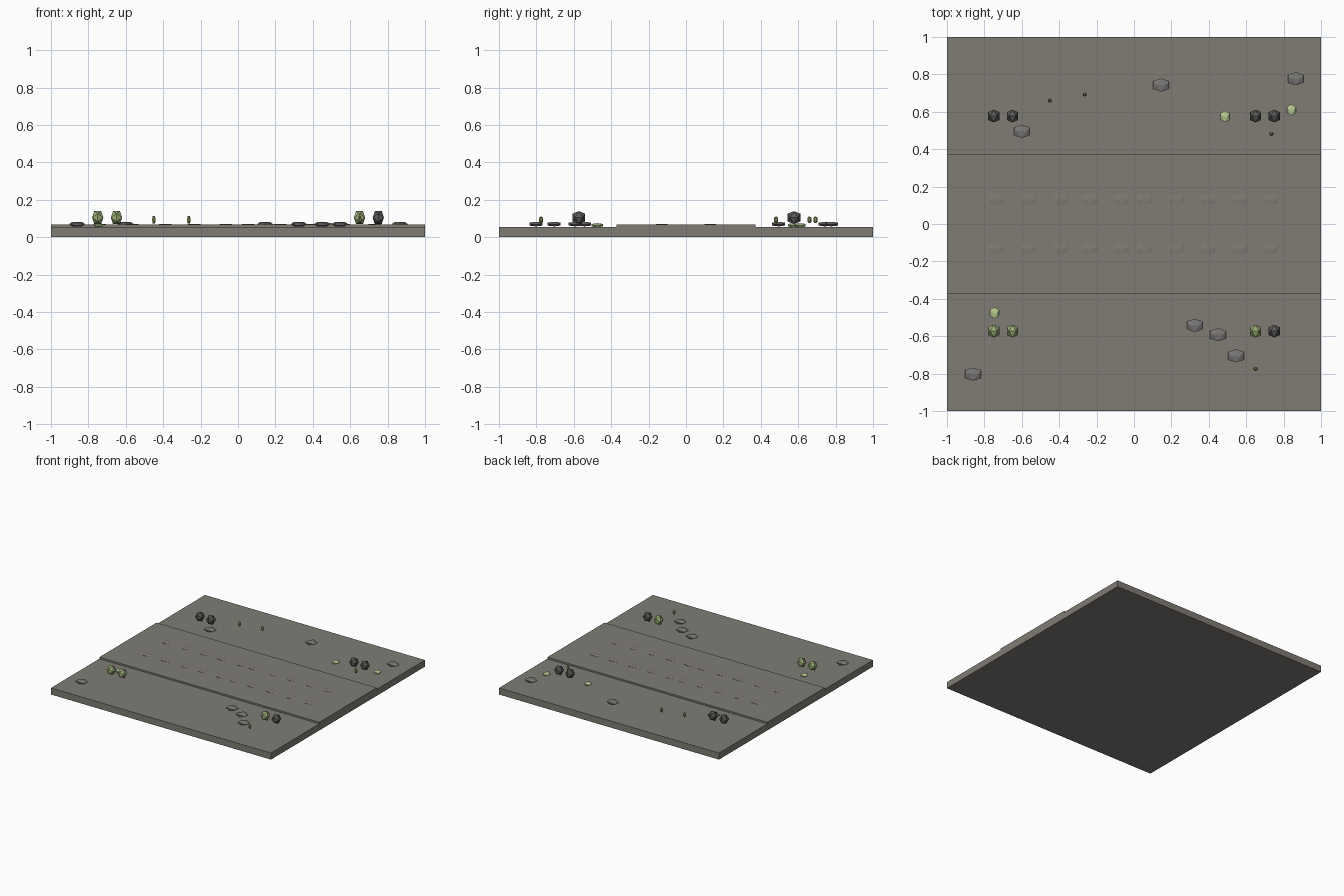
import bpy, bmesh

if "Cube" in bpy.data.objects:
    bpy.data.objects.remove(bpy.data.objects["Cube"])

def mat(name, rgb):
    m = bpy.data.materials.new(name)
    m.diffuse_color = (*rgb, 1)
    m.use_nodes = True
    m.node_tree.nodes["Principled BSDF"].inputs["Base Color"].default_value = m.diffuse_color
    return m

ground = mat("warm grey ground", (0.215, 0.202, 0.178))
rock = mat("mid grey rock", (0.19, 0.185, 0.178))
dark = mat("dark grey", (0.105, 0.103, 0.098))
green = mat("sage green", (0.33, 0.42, 0.19))
leaf = mat("pale leaf green", (0.47, 0.58, 0.28))
bud_green = mat("olive green", (0.23, 0.29, 0.10))

def finish(bm, name, material):
    bmesh.ops.recalc_face_normals(bm, faces=bm.faces)
    me = bpy.data.meshes.new(name)
    bm.to_mesh(me)
    bm.free()
    me.materials.append(material)
    ob = bpy.data.objects.new(name, me)
    bpy.context.collection.objects.link(ob)
    return ob

def box(name, half_x, half_y, z0, z1, material):
    bm = bmesh.new()
    bmesh.ops.create_cube(bm, size=2)
    for v in bm.verts:
        v.co = (v.co.x * half_x, v.co.y * half_y, z1 if v.co.z > 0 else z0)
    return finish(bm, name, material)

def gem(name, loc, half, material):
    """Icosahedron aligned to the axes, fitted to the given half extents."""
    bm = bmesh.new()
    s = 0.618
    for a in (-1, 1):
        for b in (-1, 1):
            for p in ((a * s, 0, b), (0, b, a * s), (b, a * s, 0)):
                bm.verts.new([c + h * q for c, h, q in zip(loc, half, p)])
    bmesh.ops.convex_hull(bm, input=bm.verts)
    return finish(bm, name, material)

# Ground slab and raised road strip
box("ground_slab", 1, 1, 0, 0.054, ground)
box("road_strip", 1, 0.372, 0.054, 0.067, ground)

# Two rows of low bumps along the road
for y in (-0.13, 0.13):
    for x in (-0.74, -0.565, -0.39, -0.235, -0.065, 0.055, 0.225, 0.395, 0.565, 0.73):
        gem("road_bump", (x, y, 0.067), (0.042, 0.03, 0.004), ground)

# Pairs of round bushes at the corners, some green and some dark
for x in (-0.75, -0.65, 0.65, 0.75):
    gem("back_bush", (x, 0.577, 0.105), (0.03, 0.034, 0.034), dark)
    gem("front_bush", (x, -0.573, 0.105), (0.03, 0.034, 0.034),
        dark if x > 0.7 else green)

# Flat stones
for x, y in ((0.145, 0.743), (0.865, 0.777), (-0.60, 0.495), (0.325, -0.542),
             (0.45, -0.592), (0.545, -0.705), (-0.86, -0.803)):
    gem("flat_stone", (x, y, 0.07), (0.0425, 0.035, 0.0125), rock)

# Low leaf clumps
for x, y in ((0.487, 0.575), (0.842, 0.61), (-0.745, -0.475)):
    gem("leaf_clump", (x, y, 0.064), (0.024, 0.03, 0.011), leaf)

# Small upright buds
for x, y in ((-0.45, 0.66), (-0.263, 0.692), (0.735, 0.482), (0.65, -0.775)):
    gem("bud", (x, y, 0.093), (0.01, 0.011, 0.019), bud_green)
